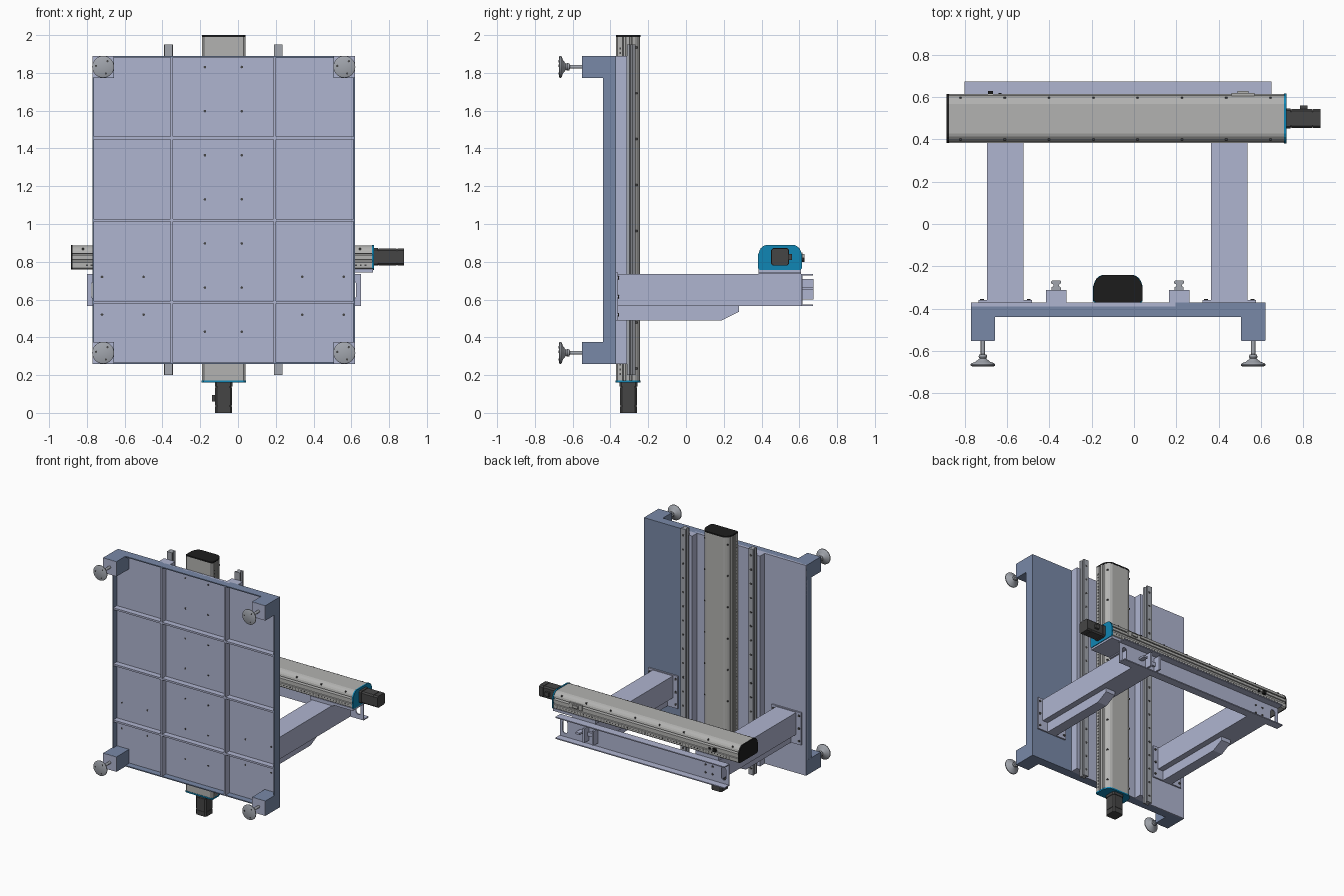
import bpy, bmesh, math
from mathutils import Matrix, Vector

if "Cube" in bpy.data.objects:
    bpy.data.objects.remove(bpy.data.objects["Cube"])


def material(name, rgb):
    m = bpy.data.materials.new(name)
    m.diffuse_color = (*rgb, 1)
    m.use_nodes = True
    m.node_tree.nodes["Principled BSDF"].inputs["Base Color"].default_value = m.diffuse_color
    return m


LIGHT = material("light_paint", (0.43, 0.46, 0.63))
DARK = material("dark_paint", (0.19, 0.25, 0.39))
METAL = material("aluminium", (0.45, 0.45, 0.44))
STEEL = material("steel", (0.36, 0.38, 0.42))
MOTOR = material("motor_grey", (0.06, 0.06, 0.06))
BLACK = material("black", (0.012, 0.012, 0.012))
BLUE = material("blue", (0.005, 0.24, 0.46))


def frame(u, v, w, o=(0, 0, 0)):
    """Matrix sending the local axes to u, v, w with origin o."""
    m = Matrix((u, v, w)).transposed().to_4x4()
    m.translation = o
    return m


X, Y, Z = Vector((1, 0, 0)), Vector((0, 1, 0)), Vector((0, 0, 1))
ALONG = {'X': frame(Y, Z, X), 'Y': frame(Z, X, Y), 'Z': frame(X, Y, Z)}


def finish(name, bm, mat, smooth=False):
    bmesh.ops.recalc_face_normals(bm, faces=bm.faces[:])
    me = bpy.data.meshes.new(name)
    bm.to_mesh(me)
    bm.free()
    ob = bpy.data.objects.new(name, me)
    bpy.context.collection.objects.link(ob)
    me.materials.append(mat)
    if smooth:
        bpy.ops.object.select_all(action='DESELECT')
        ob.select_set(True)
        bpy.context.view_layer.objects.active = ob
        bpy.ops.object.shade_smooth_by_angle(angle=math.radians(35))
    return ob


def add_prism(bm, pts, w0, w1, m):
    a, b = ([bm.verts.new(m @ Vector((u, v, w))) for u, v in pts] for w in (w0, w1))
    bm.faces.new(a)
    bm.faces.new(b[::-1])
    for i in range(len(pts)):
        j = (i + 1) % len(pts)
        bm.faces.new((a[i], a[j], b[j], b[i]))


def prism(name, pts, w0, w1, m, mat, smooth=False):
    bm = bmesh.new()
    add_prism(bm, pts, w0, w1, m)
    return finish(name, bm, mat, smooth)


def boxes(name, items, mat):
    bm = bmesh.new()
    for x0, x1, y0, y1, z0, z1 in items:
        add_prism(bm, [(x0, y0), (x1, y0), (x1, y1), (x0, y1)], z0, z1, ALONG['Z'])
    return finish(name, bm, mat)


def discs(name, centres, axis, r, h, mat, n=10):
    """Short cylinders (screw heads) centred on the given points."""
    bm = bmesh.new()
    ring = [(r * math.cos(2 * math.pi * i / n), r * math.sin(2 * math.pi * i / n)) for i in range(n)]
    for c in centres:
        add_prism(bm, ring, -h / 2, h / 2, Matrix.Translation(c) @ ALONG[axis])
    return finish(name, bm, mat, True)


def lathe(name, prof, m, mat, n=32):
    bm = bmesh.new()
    rings = [[bm.verts.new(m @ Vector((r * math.cos(2 * math.pi * i / n), r * math.sin(2 * math.pi * i / n), h)))
              for i in range(n)] for r, h in prof]
    for a, b in zip(rings, rings[1:]):
        for i in range(n):
            j = (i + 1) % n
            bm.faces.new((a[i], a[j], b[j], b[i]))
    bm.faces.new(rings[0])
    bm.faces.new(rings[-1][::-1])
    return finish(name, bm, mat, True)


def mirrored(half):
    return half + [(-u, v) for u, v in half[::-1]]


# Base plate: two back sheets, outer rim, ribs and corner blocks
XL, XR, ZB, ZT = -0.77, 0.62, 0.26, 1.89
boxes("back_sheet_left", [(XL, 0.195, -0.39, -0.37, ZB, ZT)], LIGHT)
boxes("back_sheet_right", [(0.195, XR, -0.39, -0.37, ZB, ZT)], DARK)
boxes("front_sheet", [(XL + .01, XR - .01, -0.395, -0.389, ZB + .01, ZT - .01)], LIGHT)
t = 0.008
boxes("plate_rim", [(XL, XL + t, -0.44, -0.3705, ZB, ZT), (XR - t, XR, -0.44, -0.3705, ZB, ZT),
                    (XL, XR, -0.44, -0.3705, ZB, ZB + t), (XL, XR, -0.44, -0.3705, ZT - t, ZT)], DARK)
boxes("plate_ribs", [(x - .007, x + .007, -0.44, -0.39, ZB + t, ZT - t) for x in (-0.35, 0.195)] +
      [(XL + t, XR - t, -0.439, -0.39, z - .007, z + .007) for z in (0.585, 1.02, 1.455)], LIGHT)
corners = [(x, z) for x in (-0.714, 0.563) for z in (0.318, 1.832)]
boxes("corner_blocks", [(x - .057, x + .057, -0.55, -0.38, z - .058, z + .058) for x, z in corners], DARK)
boxes("corner_pads", [(x - .056, x + .056, -0.5515, -0.549, z - .057, z + .057) for x, z in corners], LIGHT)

# Levelling feet
for i, (x, z) in enumerate(corners):
    lathe(f"levelling_foot_{i + 1}",
          [(0.01, 0), (0.01, 0.067), (0.018, 0.069), (0.02, 0.08), (0.016, 0.088), (0.024, 0.094),
           (0.035, 0.103), (0.054, 0.11), (0.058, 0.115), (0.058, 0.121), (0.05, 0.125)],
          frame(X, Z, -Y, (x, -0.548, z)), STEEL)
discs("foot_holes", [(x + .038 * math.cos(a), -0.673, z + .038 * math.sin(a))
                     for x, z in corners for a in (0.9, 3.0, 5.1)], 'Y', 0.006, 0.002, MOTOR)
discs("plate_screws", [(x, -0.395, 0.43 + 0.2335 * i) for x in (-0.175, 0.02) for i in range(7)] +
      [(x, -0.395, z) for x in (-0.72, -0.5, 0.34, 0.56) for z in (0.52, 0.72)], 'Y', 0.007, 0.003, MOTOR)

# Vertical guide rails on their spacer bars
rail = mirrored([(0.022, 0), (0.022, 0.014), (0.013, 0.02), (0.013, 0.027), (0.023, 0.033), (0.023, 0.042),
                 (0.02, 0.045)])
for side, x in (("left", -0.368), ("right", 0.213)):
    boxes(f"rail_spacer_{side}", [(x - .048, x + .048, -0.37, -0.312, ZB, ZT)], LIGHT)
    prism(f"guide_rail_{side}", rail, 0.2, 1.95, frame(X, Y, Z, (x, -0.313, 0)), STEEL)
    discs(f"rail_bolts_{side}", [(x, -0.268, 0.25 + 0.11 * i) for i in range(16)], 'Y', 0.009, 0.002, MOTOR)


# Linear actuator: local w runs from the motor end, v points away from the mount
def actuator(tag, length, m):
    body = mirrored([(0.105, 0), (0.115, 0.008), (0.115, 0.035), (0.108, 0.038), (0.108, 0.05), (0.115, 0.053),
                     (0.115, 0.072), (0.09, 0.074), (0.09, 0.082), (0.109, 0.084), (0.105, 0.1),
                     (0.097, 0.111), (0.085, 0.121), (0.07, 0.126)])
    cap = mirrored([(0.105, 0), (0.115, 0.008), (0.115, 0.075), (0.106, 0.1), (0.098, 0.112), (0.086, 0.122),
                    (0.07, 0.128)])
    prism(f"{tag}_actuator_body", body, 0.17, length - 0.01, m, METAL)
    prism(f"{tag}_actuator_end_cap", cap, length - 0.01, length, m, BLACK)
    prism(f"{tag}_actuator_motor_plate", [(u * 1.02, v * 1.04 - .003) for u, v in cap], 0.16, 0.171, m, BLUE)
    # motor: chamfered square sections of slightly different size
    bm = bmesh.new()
    for w0, w1, s in ((0, 0.035, 0.045), (0.035, 0.04, 0.042), (0.04, 0.135, 0.045), (0.135, 0.14, 0.042),
                      (0.14, 0.161, 0.047)):
        c = s - 0.01
        add_prism(bm, [(a, b + 0.066) for a, b in ((s, c), (c, s), (-c, s), (-s, c), (-s, -c), (-c, -s),
                                                  (c, -s), (s, -c))], w0, w1, m)
    add_prism(bm, [(-0.062, 0.05), (-0.04, 0.05), (-0.04, 0.08), (-0.062, 0.08)], 0.06, 0.095, m)
    finish(f"{tag}_motor", bm, MOTOR)
    # row of small slots in the side groove, and cover screws
    bm = bmesh.new()
    n = int((length - 0.25) / 0.025)
    for s in (-1, 1):
        for i in range(n):
            w = 0.2 + i * 0.025
            add_prism(bm, [(s * .112, .018), (s * .1155, .018), (s * .1155, .026), (s * .112, .026)], w, w + .01, m)
        for i in range(8):
            w = 0.23 + i * (length - 0.3) / 7
            add_prism(bm, [(s * .098 - .005, .1), (s * .098 + .005, .1), (s * .098 + .005, .113),
                           (s * .098 - .005, .113)], w, w + .01, m)
    finish(f"{tag}_actuator_slots", bm, MOTOR)


actuator("vertical", 2.0, frame(X, Y, Z, (-0.076, -0.37, 0)))
actuator("horizontal", 1.765, frame(-Y, Z, -X, (0.88, 0.498, 0.76)))

# Support arms with flange, gusset and top pad
gusset = [(-0.365, 0.49), (0.19, 0.49), (0.28, 0.535), (0.28, 0.566), (-0.365, 0.566)]
for side, x in (("left", -0.608), ("right", 0.45)):
    boxes(f"arm_{side}", [(x - .086, x + .086, -0.365, 0.612, 0.565, 0.735)], LIGHT)
    prism(f"arm_gusset_{side}", gusset, x - .04, x + .04, ALONG['X'], LIGHT)
    boxes(f"arm_flange_{side}", [(x - .126, x + .126, -0.37, -0.359, 0.49, 0.742)], LIGHT)
    discs(f"flange_bolts_{side}", [(x + s * .11, -0.357, z) for s in (-1, 1) for z in (0.52, 0.615, 0.715)],
          'Y', 0.009, 0.006, MOTOR)
    boxes(f"arm_pad_{side}", [(x - .1, x + .1, 0.385, 0.61, 0.734, 0.762)], LIGHT)
boxes("motor_end_pad", [(0.53, 0.715, 0.385, 0.61, 0.742, 0.762)], LIGHT)

# Cross channel, open to the back, with an oval slot near each end
channel = [(0.61, 0.565), (0.672, 0.565), (0.672, 0.573), (0.618, 0.573), (0.618, 0.727), (0.672, 0.727),
           (0.672, 0.735), (0.61, 0.735)]
beam = prism("cross_channel", channel, -0.80, 0.65, ALONG['X'], LIGHT)
bm = bmesh.new()
for x in (-0.755, 0.605):
    oval = [(0.65 + (0.03 if math.sin(a) >= 0 else -0.03) + 0.02 * math.sin(a), x + 0.02 * math.cos(a))
            for a in (math.pi * (i + 0.5) / 10 for i in range(20))]
    add_prism(bm, oval, 0.59, 0.63, ALONG['Y'])
cutter = finish("slot_cutter", bm, LIGHT)
cutter.hide_render = True
mod = beam.modifiers.new("slots", 'BOOLEAN')
mod.object, mod.solver = cutter, 'EXACT'
bpy.context.view_layer.objects.active = beam
bpy.ops.object.modifier_apply(modifier=mod.name)
bpy.data.objects.remove(cutter)

# Small bracket on the channel and sensors on the horizontal actuator
boxes("channel_bracket", [(0.32, 0.335, 0.617, 0.674, 0.6, 0.71), (0.4, 0.415, 0.617, 0.674, 0.6, 0.71),
                          (0.335, 0.40, 0.617, 0.635, 0.64, 0.67), (0.44, 0.475, 0.617, 0.674, 0.65, 0.665)], LIGHT)
discs("channel_holes", [(x, 0.619, z) for x in (-0.6, -0.66) for z in (0.62, 0.68)], 'Y', 0.008, 0.004, MOTOR)
boxes("sensor_plate", [(0.46, 0.57, 0.605, 0.618, 0.81, 0.85), (0.49, 0.54, 0.605, 0.628, 0.82, 0.84)], METAL)
boxes("limit_sensors", [(-0.69, -0.665, 0.605, 0.628, 0.8, 0.825), (-0.64, -0.625, 0.605, 0.618, 0.805, 0.82)], BLACK)
